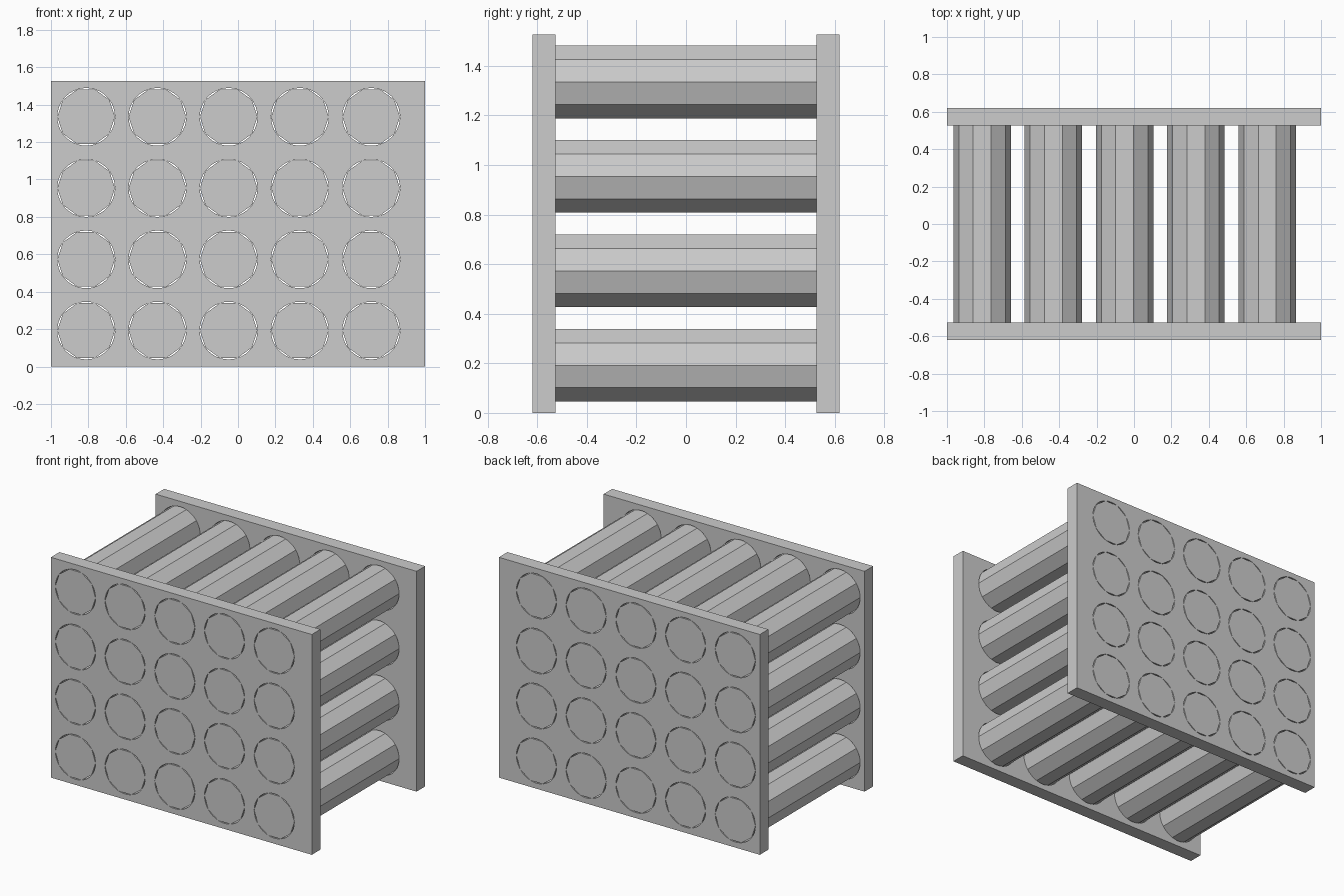
import bpy
from math import cos, sin, tau, pi

cube = bpy.data.objects.get("Cube")
if cube:
    bpy.data.objects.remove(cube)

WIDTH, HEIGHT = 2.0, 1.526
OUTER_Y, INNER_Y = 0.62, 0.526
RADIUS, PITCH = 0.154, 0.381
COLUMNS, ROWS = 5, 4
FIRST_X, FIRST_Z = -0.812, 0.192

grey = bpy.data.materials.new("plain_grey")
grey.diffuse_color = (0.604, 0.604, 0.604, 1)
grey.use_nodes = True
shader = next(n for n in grey.node_tree.nodes if n.type == 'BSDF_PRINCIPLED')
shader.inputs["Base Color"].default_value = grey.diffuse_color


def circle(cx, cz, sides):
    return [(cx + RADIUS * cos(tau * i / sides), cz + RADIUS * sin(tau * i / sides))
            for i in range(sides)]


def prism(name, loops, y, depth):
    """Extrude closed x-z outlines along y; inner loops become holes."""
    curve = bpy.data.curves.new(name, 'CURVE')
    curve.dimensions = '2D'
    curve.fill_mode = 'BOTH'
    curve.extrude = depth / 2
    for loop in loops:
        spline = curve.splines.new('POLY')
        spline.points.add(len(loop) - 1)
        for point, (px, pz) in zip(spline.points, loop):
            point.co = (px, pz, 0, 1)
        spline.use_cyclic_u = True
        spline.use_smooth = False
    obj = bpy.data.objects.new(name, curve)
    bpy.context.collection.objects.link(obj)
    obj.location.y = y
    obj.rotation_euler.x = pi / 2
    bpy.ops.object.select_all(action='DESELECT')
    obj.select_set(True)
    bpy.context.view_layer.objects.active = obj
    bpy.ops.object.convert(target='MESH')
    obj = bpy.context.view_layer.objects.active
    obj.data.materials.clear()
    obj.data.materials.append(grey)
    bpy.ops.object.shade_flat()
    return obj


centres = [(FIRST_X + PITCH * c, FIRST_Z + PITCH * r)
           for r in range(ROWS) for c in range(COLUMNS)]

# End plates, drilled with round holes
half = WIDTH / 2
outline = [(-half, 0), (half, 0), (half, HEIGHT), (-half, HEIGHT)]
holes = [circle(x, z, 40) for x, z in centres]
for name, side in (("front_plate", -1), ("back_plate", 1)):
    prism(name, [outline] + holes, side * (OUTER_Y + INNER_Y) / 2, OUTER_Y - INNER_Y)

# Ten-sided rods, flush with the outer plate faces
for i, (x, z) in enumerate(centres):
    prism(f"rod_{i + 1}", [circle(x, z, 10)], 0, 2 * OUTER_Y)
